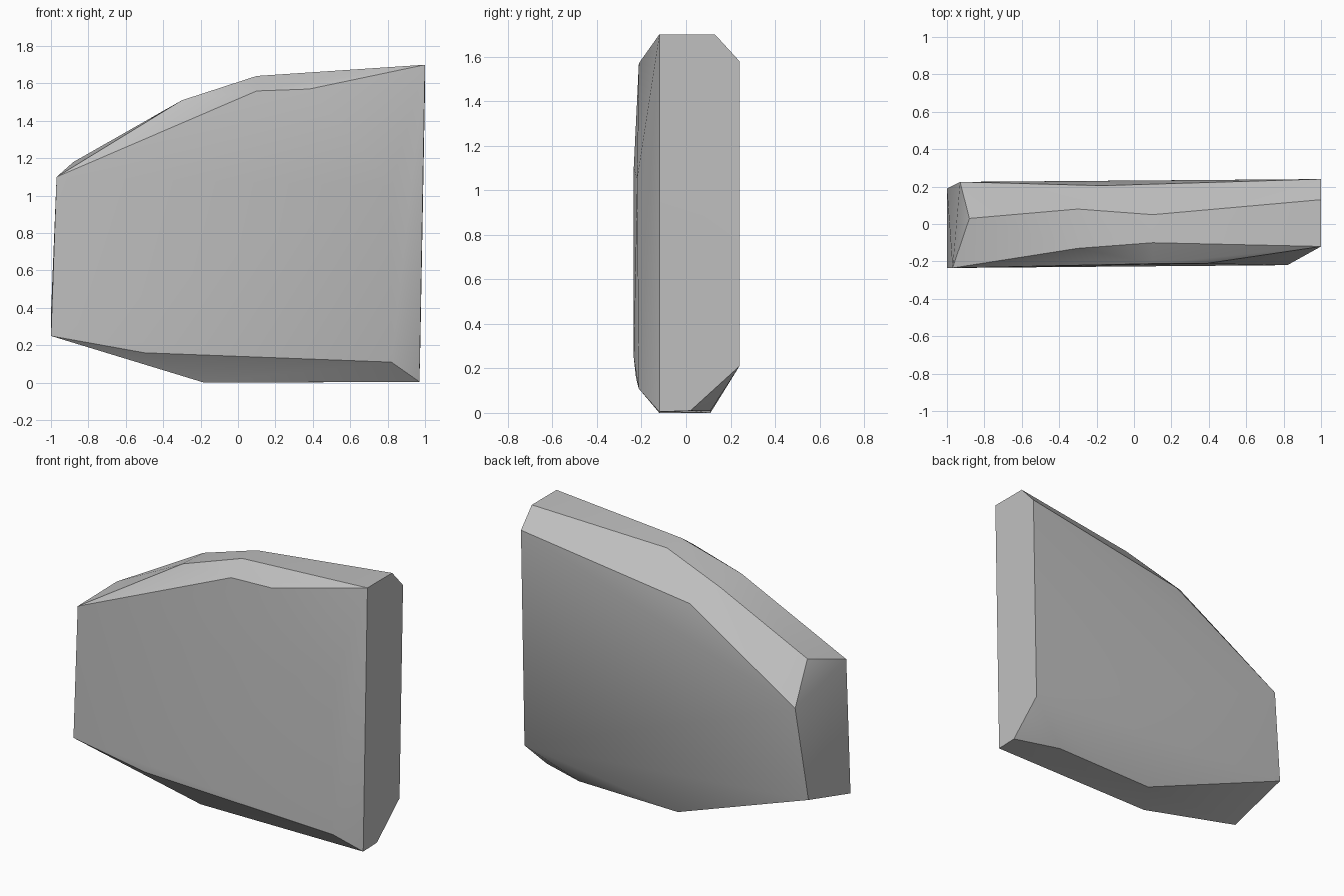
import bpy
import bmesh

cube = bpy.data.objects.get("Cube")
if cube:
    bpy.data.objects.remove(cube, do_unlink=True)

# One plain grey for the whole block
stone = bpy.data.materials.new("stone_grey")
stone.use_nodes = True
grey = (0.53, 0.53, 0.53, 1.0)
stone.diffuse_color = grey
stone.node_tree.nodes["Principled BSDF"].inputs["Base Color"].default_value = grey

# Outlines through the slab thickness, from front to back
front_face = [(-0.97, -0.235, 1.10), (-1.0, -0.235, 0.25), (-0.5, -0.225, 0.16),
              (0.82, -0.213, 0.11), (0.82, -0.22, 1.05),
              (0.38, -0.212, 1.57), (0.10, -0.212, 1.56)]
front_rim = [(-0.30, -0.13, 1.51), (0.10, -0.10, 1.64), (1.0, -0.12, 1.70),
             (0.97, -0.12, 0.02), (0.97, -0.12, 0.005), (-0.18, -0.12, 0.0)]
back_rim = [(-0.88, 0.03, 1.18), (-0.30, 0.08, 1.50), (0.10, 0.05, 1.635),
            (1.0, 0.13, 1.70), (0.97, 0.02, 0.01), (0.68, 0.11, 0.01),
            (-0.02, 0.11, 0.0)]
back_face = [(-0.93, 0.225, 0.95), (-1.0, 0.19, 0.37), (0.975, 0.24, 0.21),
             (1.0, 0.24, 1.58), (-0.17, 0.205, 1.41)]

# Chamfered slab wrapped tightly around the outlines
bm = bmesh.new()
for outline in (front_face, front_rim, back_rim, back_face):
    for point in outline:
        bm.verts.new(point)
hull = bmesh.ops.convex_hull(bm, input=bm.verts[:])
loose = {v for v in hull["geom_interior"] + hull["geom_unused"]
         if isinstance(v, bmesh.types.BMVert)}
bmesh.ops.delete(bm, geom=list(loose), context="VERTS")
bmesh.ops.recalc_face_normals(bm, faces=bm.faces[:])
mesh = bpy.data.meshes.new("stone_slab")
bm.to_mesh(mesh)
bm.free()
mesh.materials.append(stone)

slab = bpy.data.objects.new("stone_slab", mesh)
bpy.context.collection.objects.link(slab)
bpy.ops.object.select_all(action="DESELECT")
slab.select_set(True)
bpy.context.view_layer.objects.active = slab
bpy.ops.object.shade_smooth_by_angle(angle=0.52)
